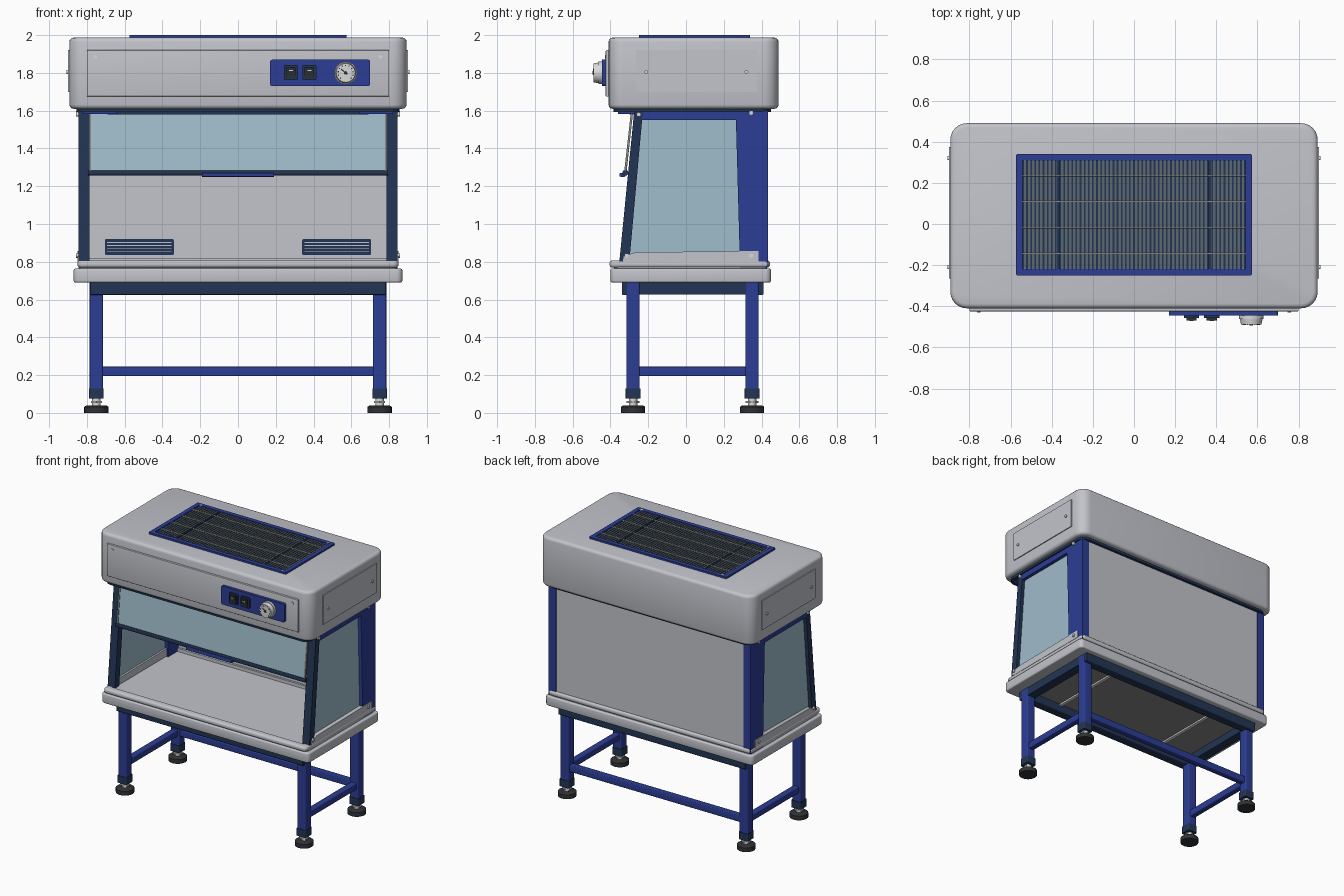
import bpy, bmesh, math
from mathutils import Matrix, Vector

if "Cube" in bpy.data.objects:
    bpy.data.objects.remove(bpy.data.objects["Cube"], do_unlink=True)


def material(name, *rgb):
    m = bpy.data.materials.new(name)
    m.use_nodes = True
    m.diffuse_color = (*rgb, 1)
    m.node_tree.nodes["Principled BSDF"].inputs["Base Color"].default_value = (*rgb, 1)
    return m


GREY = material("light grey paint", 0.54, 0.555, 0.60)
BLUE = material("blue paint", 0.025, 0.047, 0.30)
NAVY = material("navy trim", 0.016, 0.036, 0.09)
GLASS = material("pale blue glass", 0.35, 0.51, 0.60)
RUBBER = material("black rubber", 0.028, 0.032, 0.036)
LOUVRE = material("slate louvre", 0.11, 0.14, 0.16)
UNDER = material("underside grey", 0.25, 0.25, 0.25)
STEEL = material("pale steel", 0.70, 0.70, 0.70)
parts = []


def finish(bm, name, mat):
    bmesh.ops.recalc_face_normals(bm, faces=bm.faces)
    me = bpy.data.meshes.new(name)
    bm.to_mesh(me)
    bm.free()
    me.materials.append(mat)
    ob = bpy.data.objects.new(name, me)
    bpy.context.collection.objects.link(ob)
    parts.append(ob)
    return ob


def box(name, x, y, z, mat, corner=0, rim=0, axis=2, sink=0):
    """Box from three ranges; corner rounds edges along axis, rim rounds the end loops."""
    bm = bmesh.new()
    bmesh.ops.create_cube(bm, size=1)
    for v in bm.verts:
        v.co = Vector([(a + b) / 2 + c * (b - a) for c, (a, b) in zip(v.co, (x, y, z))])

    def along(e):
        return abs((e.verts[0].co - e.verts[1].co)[axis]) > 1e-5

    if corner:
        bmesh.ops.bevel(bm, geom=[e for e in bm.edges if along(e)], offset=corner,
                        segments=6, profile=0.5, affect='EDGES')
    if rim:
        bmesh.ops.bevel(bm, geom=[e for e in bm.edges if not along(e)], offset=rim,
                        segments=3, profile=0.5, affect='EDGES')
    if sink:
        bm.normal_update()
        top = max(bm.faces, key=lambda f: f.calc_center_median().z)
        bmesh.ops.inset_region(bm, faces=[top], thickness=0.03)
        bmesh.ops.inset_region(bm, faces=[top], thickness=0.006, depth=-sink)
    return finish(bm, name, mat)


def prism(name, outline, x, mat):
    """Side outline in (y, z), extruded across x."""
    bm = bmesh.new()
    face = bm.faces.new([bm.verts.new((x[0], *p)) for p in outline])
    out = bmesh.ops.extrude_face_region(bm, geom=[face])["geom"]
    bmesh.ops.translate(bm, vec=(x[1] - x[0], 0, 0),
                        verts=[g for g in out if isinstance(g, bmesh.types.BMVert)])
    return finish(bm, name, mat)


def disc(name, centre, r, length, mat, axis="Z", r2=None, sides=24):
    bm = bmesh.new()
    bmesh.ops.create_cone(bm, cap_ends=True, segments=sides, radius1=r,
                          radius2=r if r2 is None else r2, depth=length)
    turn = {"Z": Matrix(), "X": Matrix.Rotation(math.pi / 2, 4, 'Y'),
            "Y": Matrix.Rotation(math.pi / 2, 4, 'X')}[axis]
    bm.transform(Matrix.Translation(centre) @ turn)
    return finish(bm, name, mat)


def span(s, a, b):
    """Range on the side given by s."""
    return tuple(sorted((s * a, s * b)))


# Head housing, its lower lip and access panels
box("head_housing", (-0.893, 0.893), (-0.41, 0.49), (1.61, 1.987), GREY, 0.08, 0.022)
box("head_lip", (-0.855, 0.855), (-0.385, 0.45), (1.592, 1.612), NAVY, 0.06)
box("front_panel", (-0.80, 0.80), (-0.425, -0.40), (1.675, 1.92), GREY, rim=0.004, axis=1)
for s in (-1, 1):
    box("side_panel", span(s, 0.88, 0.90), (-0.265, 0.375), (1.70, 1.92), GREY)
    disc("front_panel_screw", (s * 0.755, -0.426, 1.885), 0.009, 0.008, STEEL, "Y", sides=12)
    for y in (-0.21, 0.32):
        disc("side_panel_screw", (s * 0.902, y, 1.805), 0.01, 0.012, STEEL, "X", sides=12)

# Control plate with rocker switches and dial
box("control_plate", (0.17, 0.70), (-0.445, -0.42), (1.73, 1.87), BLUE, 0.012, axis=1)
for x in (0.28, 0.378):
    box("switch_frame", (x - 0.037, x + 0.037), (-0.456, -0.44), (1.762, 1.842), NAVY, 0.008, axis=1)
    prism("switch_rocker", [(-0.45, 1.772), (-0.462, 1.772), (-0.47, 1.832), (-0.45, 1.832)],
          (x - 0.025, x + 0.025), RUBBER)
    box("switch_mark", (x - 0.01, x + 0.01), (-0.472, -0.465), (1.81, 1.816), STEEL)
disc("dial_flange", (0.57, -0.452, 1.80), 0.06, 0.02, STEEL, "Y", sides=32)
disc("dial_body", (0.57, -0.472, 1.80), 0.056, 0.034, STEEL, "Y", 0.05, 32)
for i in range(11):
    a = math.radians(225 - 27 * i)
    cx, cz = 0.57 + 0.04 * math.cos(a), 1.80 + 0.04 * math.sin(a)
    box("dial_mark", (cx - 0.003, cx + 0.003), (-0.491, -0.488), (cz - 0.003, cz + 0.003), RUBBER)
disc("dial_hub", (0.57, -0.491, 1.80), 0.009, 0.006, RUBBER, "Y", sides=12)
needle = box("dial_needle", (-0.032, 0.012), (-0.001, 0.001), (-0.003, 0.003), RUBBER)
needle.location = (0.57, -0.491, 1.80)
needle.rotation_euler.y = math.radians(40)

# Roof grille: frame, louvres, guard wires
box("grille_bed", (-0.55, 0.55), (-0.23, 0.32), (1.98, 1.989), NAVY)
for y in (-0.25, 0.308):
    box("grille_frame_long", (-0.575, 0.575), (y, y + 0.032), (1.98, 2.0), BLUE, 0.01)
for s in (-1, 1):
    box("grille_frame_end", span(s, 0.543, 0.575), (-0.245, 0.335), (1.98, 1.9995), BLUE, 0.01)
    box("grille_crossbar", span(s, 0.363, 0.375), (-0.22, 0.31), (1.985, 1.999), NAVY)
    for y in (-0.23, 0.32):
        disc("grille_screw", (s * 0.53, y - math.copysign(0.004, y), 1.996), 0.01, 0.008, STEEL, sides=12)
for i in range(54):
    x = -0.53 + 0.02 * i
    box("louvre", (x - 0.006, x + 0.006), (-0.22, 0.31), (1.985, 1.994), LOUVRE)
for y in (-0.145, -0.018, 0.108, 0.235):
    disc("guard_wire", (0, y, 1.996), 0.0035, 1.09, STEEL, "X", sides=8)

# Cabinet: posts, side glass, rails
for s in (-1, 1):
    prism("rear_post", [(0.435, 0.77), (0.435, 1.60), (0.263, 1.60), (0.286, 0.77)],
          span(s, 0.785, 0.845), BLUE)
    prism("front_post", [(-0.353, 0.80), (-0.274, 1.60), (-0.228, 1.60), (-0.30, 0.80)],
          span(s, 0.785, 0.845), NAVY)
    prism("side_glass", [(-0.31, 0.81), (-0.24, 1.58), (0.28, 1.58), (0.295, 0.81)],
          span(s, 0.808, 0.82), GLASS)
    prism("side_top_rail", [(-0.235, 1.55), (-0.23, 1.60), (0.28, 1.60), (0.28, 1.55)],
          span(s, 0.79, 0.845), BLUE)
    prism("side_sill", [(-0.335, 0.80), (-0.33, 0.828), (-0.27, 0.85), (0.385, 0.858), (0.385, 0.80)],
          span(s, 0.795, 0.85), GREY)
    for y, z in ((-0.25, 1.58), (0.345, 1.587), (-0.315, 0.833), (0.345, 0.833)):
        disc("side_bolt", (s * 0.85, y, z), 0.012, 0.014, STEEL, "X", sides=12)
    box("sash_bracket", span(s, 0.64, 0.82), (-0.36, -0.27), (1.583, 1.594), BLUE)
    prism("sash_edge", [(-0.328, 1.27), (-0.292, 1.592), (-0.28, 1.592), (-0.316, 1.27)],
          span(s, 0.778, 0.79), UNDER)
box("back_wall", (-0.79, 0.79), (0.41, 0.43), (0.77, 1.60), GREY)
box("back_sill", (-0.79, 0.79), (0.395, 0.412), (0.78, 0.82), GREY)

# Sliding front sash with pull handle
prism("sash_glass", [(-0.323, 1.27), (-0.289, 1.59), (-0.281, 1.59), (-0.315, 1.27)],
      (-0.78, 0.78), GLASS)
box("sash_bottom_bar", (-0.795, 0.795), (-0.335, -0.308), (1.258, 1.284), NAVY, 0.006, axis=0)
box("sash_handle", (-0.19, 0.19), (-0.352, -0.32), (1.25, 1.27), BLUE, 0.006, axis=0)
box("sash_top_bar", (-0.69, 0.69), (-0.30, -0.275), (1.58, 1.595), NAVY)

# Air vents on the inner back wall
for s in (-1, 1):
    vx = span(s, 0.34, 0.705)
    box("vent_frame", vx, (0.403, 0.411), (0.835, 0.92), NAVY, 0.008, axis=1)
    for i in range(4):
        z = 0.853 + 0.0165 * i
        box("vent_slit", (vx[0] + 0.012, vx[1] - 0.012), (0.400, 0.404), (z - 0.002, z + 0.002), GREY)

# Work tray and base slab
box("base_slab", (-0.87, 0.87), (-0.40, 0.45), (0.69, 0.764), GREY, 0.03, 0.01)
box("base_seam", (-0.845, 0.845), (-0.38, 0.43), (0.755, 0.78), GREY, 0.03)
box("work_tray", (-0.85, 0.85), (-0.405, 0.445), (0.769, 0.807), GREY, 0.03, 0.015, sink=0.012)
box("base_underside", (-0.74, 0.74), (-0.30, 0.37), (0.684, 0.692), UNDER)

# Stand: top frame, legs, stretchers, levelling feet
for y in (-0.34, 0.34):
    box("stand_beam_long", (-0.78, 0.78), (y, y + 0.07), (0.625, 0.692), NAVY, 0.006, axis=0)
for s in (-1, 1):
    box("stand_beam_end", span(s, 0.712, 0.782), (-0.335, 0.405), (0.628, 0.692), NAVY)
    box("stand_cross_rail", span(s, 0.44, 0.465), (-0.28, 0.35), (0.672, 0.688), STEEL)
    box("side_stretcher", span(s, 0.727, 0.773), (-0.25, 0.32), (0.195, 0.245), BLUE, 0.006, axis=1)
    for y in (-0.28, 0.35):
        x = s * 0.75
        leg = ((x - 0.035, x + 0.035), (y - 0.035, y + 0.035))
        box("leg", *leg, (0.125, 0.692 if y < 0 else 0.69), BLUE, 0.008)
        box("leg_cap", (x - 0.039, x + 0.039), (y - 0.039, y + 0.039), (0.075, 0.13), NAVY, 0.008)
        disc("foot_stem", (x, y, 0.06), 0.022, 0.05, STEEL, sides=16)
        disc("foot_nut", (x, y, 0.058), 0.034, 0.012, STEEL, sides=6)
        disc("foot_pad", (x, y, 0.016), 0.064, 0.032, RUBBER)
        disc("foot_pad_top", (x, y, 0.036), 0.064, 0.008, RUBBER, r2=0.052)
box("rear_stretcher", (-0.72, 0.72), (0.327, 0.373), (0.195, 0.245), BLUE, 0.006, axis=0)

# Smooth rounded edges, keep corners crisp
bpy.ops.object.select_all(action='DESELECT')
for ob in parts:
    ob.select_set(True)
bpy.context.view_layer.objects.active = parts[0]
bpy.ops.object.shade_smooth_by_angle(angle=math.radians(35))
